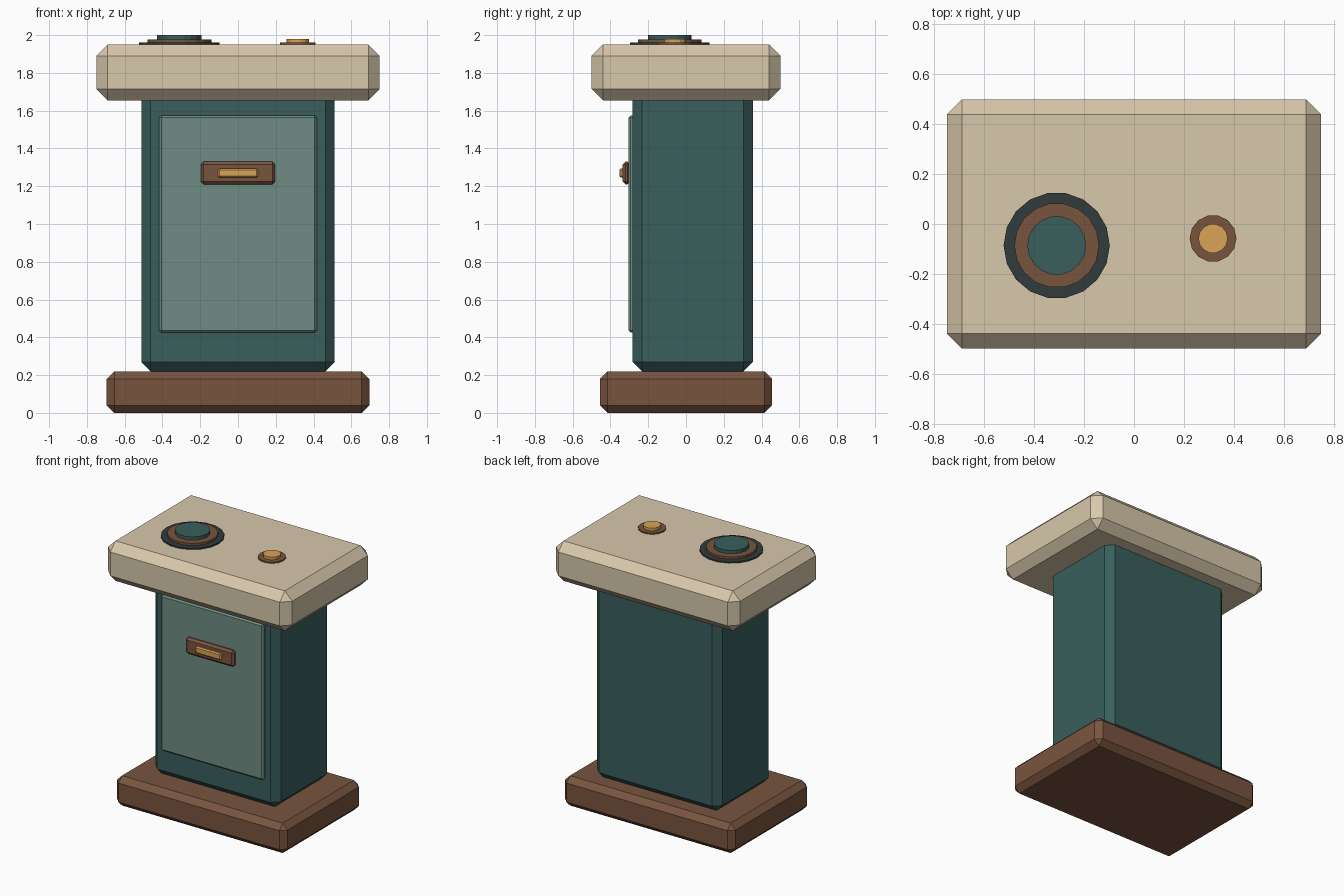
import bpy, bmesh, math
from mathutils import Matrix

if "Cube" in bpy.data.objects:
    bpy.data.objects.remove(bpy.data.objects["Cube"])


def material(name, hex_code):
    def lin(c):
        return c / 12.92 if c <= 0.04045 else ((c + 0.055) / 1.055) ** 2.4
    m = bpy.data.materials.new(name)
    m.diffuse_color = [lin(int(hex_code[i:i + 2], 16) / 255) for i in (0, 2, 4)] + [1]
    m.use_nodes = True
    m.node_tree.nodes["Principled BSDF"].inputs["Base Color"].default_value = m.diffuse_color
    return m


BROWN = material("brown wood", "79543F")
TEAL = material("dark teal", "395F5C")
SAGE = material("sage panel", "6F8C83")
CREAM = material("cream", "D8C8AB")
GOLD = material("brass", "D8A456")
DARK = material("charcoal", "323B3C")


def finish(name, bm, mat):
    bmesh.ops.recalc_face_normals(bm, faces=bm.faces)
    me = bpy.data.meshes.new(name)
    bm.to_mesh(me)
    bm.free()
    me.materials.append(mat)
    ob = bpy.data.objects.new(name, me)
    bpy.context.collection.objects.link(ob)


def box(name, x, y, z, bevel, mat):
    """Chamfered box from (min, max) ranges."""
    bm = bmesh.new()
    bmesh.ops.create_cube(bm, size=1)
    for v in bm.verts:
        v.co = [(a + b) / 2 + c * (b - a) for (a, b), c in zip((x, y, z), v.co)]
    bmesh.ops.bevel(bm, geom=bm.edges[:], offset=bevel, offset_type='OFFSET',
                    segments=1, profile=0.5, affect='EDGES')
    finish(name, bm, mat)


def disc(name, x, y, z0, z1, r, sides, mat):
    bm = bmesh.new()
    bmesh.ops.create_cone(bm, cap_ends=True, segments=sides, radius1=r, radius2=r, depth=z1 - z0,
                          matrix=Matrix.Translation((x, y, (z0 + z1) / 2)) @ Matrix.Rotation(math.pi / 2, 4, 'Z'))
    finish(name, bm, mat)


# Main blocks
box("base", (-0.695, 0.695), (-0.455, 0.455), (0, 0.22), 0.04, BROWN)
box("body", (-0.512, 0.512), (-0.282, 0.355), (0.22, 1.72), 0.05, TEAL)
box("top_slab", (-0.75, 0.75), (-0.5, 0.5), (1.655, 1.95), 0.06, CREAM)

# Front door with handle
box("door_panel", (-0.418, 0.418), (-0.305, -0.27), (0.425, 1.575), 0.012, SAGE)
box("handle_plate", (-0.197, 0.197), (-0.335, -0.295), (1.21, 1.33), 0.015, BROWN)
box("handle_bar", (-0.105, 0.105), (-0.352, -0.325), (1.245, 1.295), 0.008, GOLD)

# Large stacked dial
disc("dial_rim", -0.31, -0.086, 1.94, 1.96, 0.213, 18, DARK)
disc("dial_ring", -0.31, -0.086, 1.95, 1.976, 0.17, 18, BROWN)
disc("dial_cap", -0.31, -0.086, 1.96, 2.0, 0.118, 18, TEAL)

# Small button
disc("button_ring", 0.317, -0.058, 1.94, 1.96, 0.094, 14, BROWN)
disc("button_cap", 0.317, -0.058, 1.95, 1.98, 0.059, 14, GOLD)
